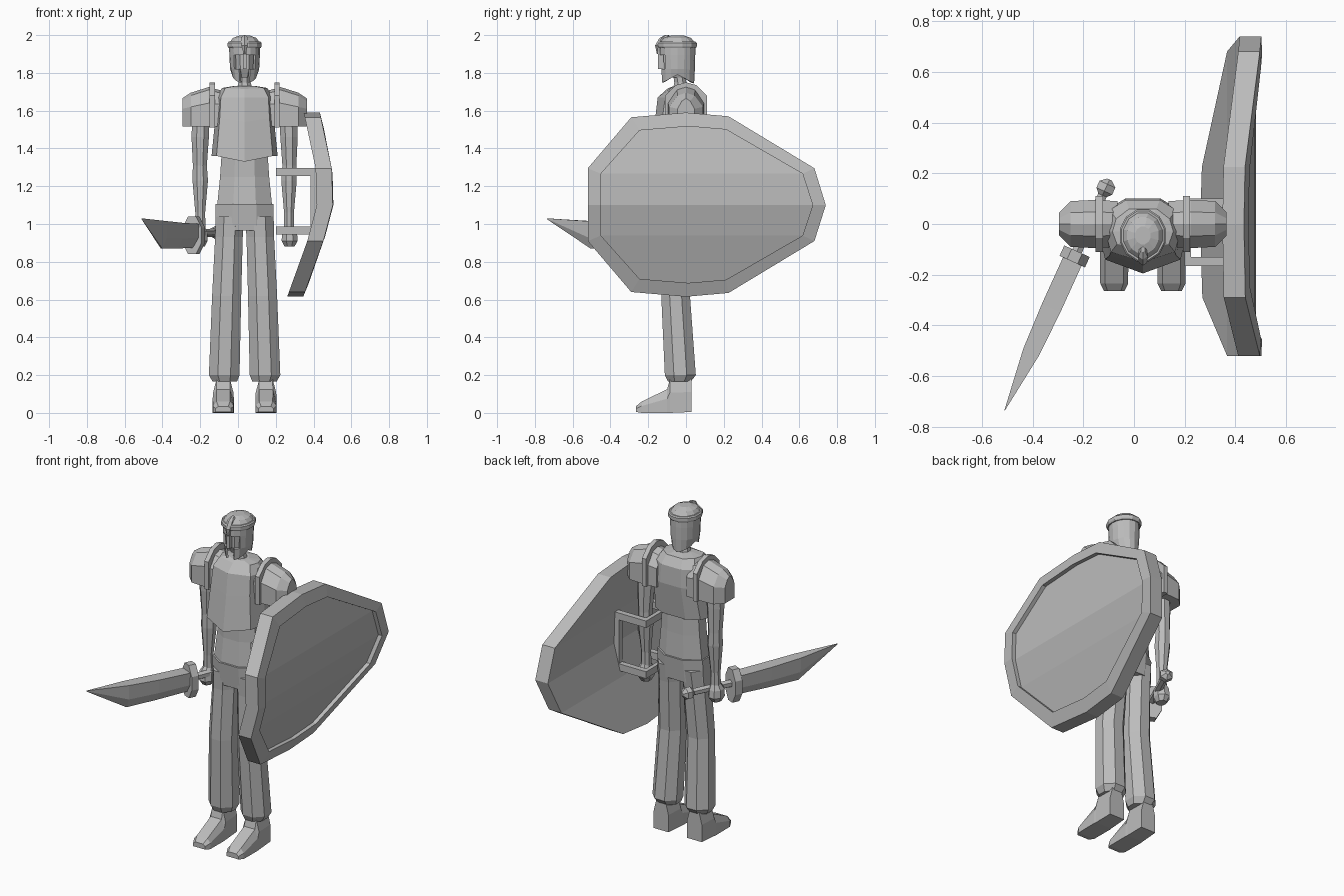
import bpy, bmesh, math
from mathutils import Vector, Matrix

if "Cube" in bpy.data.objects:
    bpy.data.objects.remove(bpy.data.objects["Cube"])

CX = 0.035  # body centre line
steel = bpy.data.materials.new("steel grey")
steel.diffuse_color = (0.5, 0.5, 0.5, 1)
steel.use_nodes = True
steel.node_tree.nodes["Principled BSDF"].inputs["Base Color"].default_value = steel.diffuse_color


def finish(name, bm):
    bmesh.ops.recalc_face_normals(bm, faces=bm.faces)
    me = bpy.data.meshes.new(name)
    bm.to_mesh(me)
    bm.free()
    me.materials.append(steel)
    ob = bpy.data.objects.new(name, me)
    bpy.context.collection.objects.link(ob)
    return ob


def loft(name, rings, close=False):
    """Skin a list of equal point loops; cap the ends, or join last to first."""
    bm = bmesh.new()
    vs = [[bm.verts.new(p) for p in r] for r in rings]
    n = len(vs[0])
    pairs = list(zip(vs, vs[1:])) + ([(vs[-1], vs[0])] if close else [])
    for a, b in pairs:
        for i in range(n):
            j = (i + 1) % n
            bm.faces.new((a[i], a[j], b[j], b[i]))
    if not close:
        bm.faces.new(vs[0])
        bm.faces.new(vs[-1])
    return finish(name, bm)


def oval(x, y, z, rx, ry, n=8):
    k = 1 / math.cos(math.pi / n)
    return [(x + rx * k * math.cos((i + .5) * math.tau / n),
             y + ry * k * math.sin((i + .5) * math.tau / n), z) for i in range(n)]


def box(name, lo, hi, mat=None):
    bm = bmesh.new()
    bmesh.ops.create_cube(bm, size=1)
    for v in bm.verts:
        v.co = Vector([l + (h - l) * (c + .5) for l, h, c in zip(lo, hi, v.co)])
        if mat:
            v.co = mat @ v.co
    return finish(name, bm)


# breastplate: keeled front that flares forward toward the bottom
def chest(w, yf, ys, yb, z, zf):
    half = [(0, yf, zf), (w * .85, ys, z), (w, -.03, z), (w * .88, yb - .04, z), (w * .45, yb, z)]
    return ([(CX + x, y, h) for x, y, h in half]
            + [(CX - x, y, h) for x, y, h in reversed(half[1:])])


loft("breastplate", [chest(.175, -.195, -.14, .07, 1.36, 1.33),
                     chest(.155, -.165, -.125, .10, 1.56, 1.54),
                     chest(.148, -.15, -.11, .095, 1.67, 1.67),
                     chest(.12, -.10, -.08, .06, 1.72, 1.715),
                     chest(.06, -.08, -.065, .02, 1.73, 1.725)])
loft("waist", [oval(CX, -.035, 1.09, .146, .095), oval(CX, -.03, 1.25, .13, .085),
               oval(CX, -.03, 1.40, .12, .085)])
loft("hips", [oval(CX, -.035, .965, .155, .09), oval(CX, -.035, 1.105, .153, .105)])
loft("neck", [oval(CX, -.025, 1.70, .045, .045), oval(CX, -.03, 1.75, .032, .032),
              oval(CX, -.04, 1.82, .032, .032)])

# limbs and shoulder armour, both sides
for s, side in ((-1, "right"), (1, "left")):
    def X(d):
        return CX + s * d
    loft(side + "_leg", [oval(X(.105), -.035, .165, .064, .06), oval(X(.108), -.03, .20, .081, .082),
                         oval(X(.095), -.055, .62, .077, .076), oval(X(.083), -.04, .93, .073, .085),
                         oval(X(.078), -.035, 1.04, .075, .095)])
    # foot: toe to heel sections
    foot = []
    for y, w, top, bot in ((-.265, .04, .035, .005), (-.235, .055, .06, .0),
                           (-.10, .056, .125, .0), (-.085, .054, .18, .0), (.03, .05, .18, .005)):
        foot.append([(X(.113) + a * w, y, z) for a, z in
                     ((-1, bot), (1, bot), (1, bot + (top - bot) * .6), (.65, top), (-.65, top),
                      (-1, bot + (top - bot) * .6))])
    loft(side + "_foot", foot)
    loft(side + "_arm", [oval(X(.235), 0, .97, .028, .028), oval(X(.235), 0, 1.06, .026, .028),
                         oval(X(.235), .005, 1.23, .041, .042), oval(X(.237), .005, 1.31, .037, .04),
                         oval(X(.235), 0, 1.46, .046, .048), oval(X(.23), 0, 1.6, .046, .048)])
    loft(side + "_hand", [oval(X(.238), -.005, .88, .026, .03), oval(X(.238), -.005, .91, .042, .05),
                          oval(X(.238), -.005, .955, .04, .045), oval(X(.235), 0, .99, .024, .026)])

    def arch(d, w, top, side_z, bot=1.515, y0=0):
        return [(X(d), y0 + y, z) for y, z in ((-w, bot), (-w, side_z), (-w * .5, top - .015), (0, top),
                                               (w * .5, top - .015), (w, side_z), (w, bot))]
    loft(side + "_shoulder_pad", [arch(.10, .09, 1.70, 1.63), arch(.19, .095, 1.725, 1.64),
                                  arch(.285, .09, 1.695, 1.62), arch(.33, .045, 1.665, 1.61)])
    loft(side + "_shoulder_band", [arch(.158, .11, 1.75, 1.68, 1.51), arch(.186, .11, 1.75, 1.68, 1.51)])

# helmet: open-faced shell with eye and mouth slot
HY, N = -.045, 16
bm = bmesh.new()
grid = []
for z, rx, ry in ((1.745, .066, .088), (1.82, .077, .092), (1.895, .081, .094), (1.945, .082, .094)):
    row = []
    for i in range(N):
        a = -math.pi / 2 + i * math.tau / N
        lift = .045 * (1 - abs(math.sin(a))) if z < 1.75 else 0
        row.append(bm.verts.new((CX + rx * math.cos(a), HY + ry * math.sin(a), z + lift)))
    grid.append(row)
for r in range(3):
    for i in range(N):
        gap = (1, 1, 2)[r] if r < 2 else 2
        if r < 2 and (i < gap or i >= N - gap):
            continue
        if r == 1 and i in (1, N - 2):
            continue
        j = (i + 1) % N
        bm.faces.new((grid[r][i], grid[r][j], grid[r + 1][j], grid[r + 1][i]))
shell = finish("helmet_shell", bm)
mod = shell.modifiers.new("thickness", 'SOLIDIFY')
mod.thickness = .012
loft("face", [oval(CX, HY, 1.775, .035, .05), oval(CX, HY, 1.82, .055, .072),
              oval(CX, HY, 1.95, .06, .075)])
box("nose_guard", (CX - .009, HY - .102, 1.82), (CX + .009, HY - .075, 1.94))
loft("helmet_rim", [oval(CX, HY, 1.932, .086, .098, 12), oval(CX, HY, 1.94, .09, .102, 12),
                    oval(CX, HY, 1.958, .09, .102, 12), oval(CX, HY, 1.965, .084, .096, 12)])
loft("helmet_dome", [oval(CX, HY, 1.96, .08, .092, 12), oval(CX, HY, 1.985, .062, .072, 12),
                     oval(CX, HY, 1.997, .03, .035, 12)])
loft("brow_crest", [oval(CX, -.145, 1.90, .006, .008, 6), oval(CX, -.143, 1.945, .016, .018, 6),
                    oval(CX, -.115, 1.985, .018, .022, 6), oval(CX, -.10, 2.0, .008, .01, 6)])

# shield: long rounded outline bent over three bands, with a recessed panel
BEND = [(.60, .34), (.91, .452), (1.10, .502), (1.29, .497), (1.62, .427)]


def bend(z):
    for (z0, x0), (z1, x1) in zip(BEND, BEND[1:]):
        if z <= z1:
            return x0 + (x1 - x0) * (z - z0) / (z1 - z0)
    return BEND[-1][1]


upper = [(-.52, 1.295), (-.29, 1.565), (0, 1.59), (.225, 1.57), (.68, 1.295)]
outline = upper + [(.74, 1.10)] + [(y, 2.205 - z) for y, z in reversed(upper)] + [(-.52, 1.10)]
inner = [(.11 + (y - .11) * .89, 1.103 + (z - 1.103) * .85) for y, z in outline]


def shield_ring(pts, off):
    return [(bend(z) + off, y, z) for y, z in pts]


bm = bmesh.new()
rings = [[bm.verts.new(p) for p in r] for r in
         (shield_ring(outline, -.085), shield_ring(outline, 0), shield_ring(inner, .003),
          shield_ring(inner, -.022))]
n = len(outline)
for a, b in zip(rings, rings[1:]):
    for i in range(n):
        bm.faces.new((a[i], a[(i + 1) % n], b[(i + 1) % n], b[i]))
for r in (rings[0], rings[3]):  # bands across the back and the panel
    bm.faces.new(r[0:5])
    bm.faces.new((r[0], r[4], r[5], r[11]))
    bm.faces.new((r[11], r[5], r[6], r[10]))
    bm.faces.new(r[6:11])
finish("shield", bm)

# arm straps and backing plate behind the shield
for name, z, x1 in (("upper", 1.275, .43), ("lower", .965, .40)):
    for part, lo, hi in (("front", (.20, -.165), (x1, -.13)), ("back", (.20, .065), (x1, .10)),
                         ("bar", (.20, -.15), (.225, .09))):
        box(f"{name}_strap_{part}", (*lo, z - .021), (*hi, z + .021))
for name, y in (("front", -.165), ("back", .065)):
    box(name + "_strap_plate", (.385, y, .96), (.42, y + .035, 1.28))

# sword, built along its own axis then turned to point forward and outward
angle = math.atan2(-.605, -.275)
M = Matrix.Translation((-.235, -.13, .94)) @ Matrix.Rotation(angle, 4, 'Z')


def blade(t, w, top, bot):
    return [M @ Vector(p) for p in ((t, -w, top), (t, w, top), (t, w * .9, top - (top - bot) * .6),
                                    (t, w * .12, bot), (t, -w * .12, bot), (t, -w * .9, top - (top - bot) * .6))]


loft("sword_blade", [blade(-.01, .04, .06, -.065), blade(.22, .04, .066, -.07),
                     blade(.41, .034, .075, -.07), blade(.55, .016, .083, .015),
                     blade(.665, .001, .09, .085)])


def across(t, ry, rz, n=8, z=0):
    return [M @ Vector((t, a, b + z)) for a, b, _ in oval(0, 0, 0, ry, rz, n)]


loft("sword_guard", [across(-.025, .055, .10), across(.02, .055, .10)])
loft("sword_grip", [across(-.31, .018, .018, 6, .015), across(-.02, .02, .02, 6, .01)])
loft("sword_pommel", [across(-.335, .01, .01, 6, .015), across(-.315, .034, .032, 6, .015),
                      across(-.285, .034, .032, 6, .015), across(-.265, .016, .016, 6, .015)])
